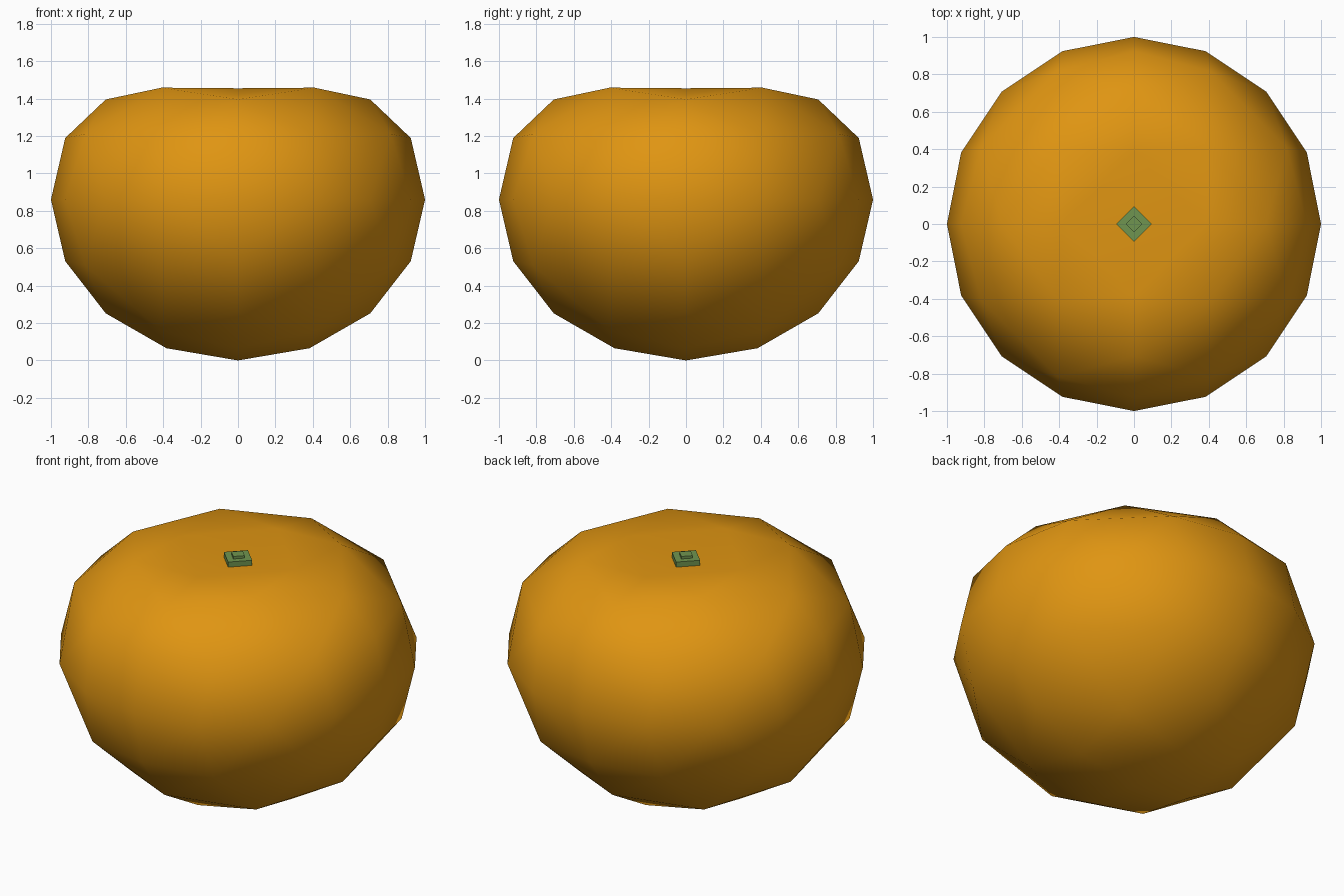
import bpy, bmesh, math

if "Cube" in bpy.data.objects:
    bpy.data.objects.remove(bpy.data.objects["Cube"])


def material(name, rgb):
    m = bpy.data.materials.new(name)
    m.diffuse_color = (*rgb, 1)
    m.use_nodes = True
    m.node_tree.nodes["Principled BSDF"].inputs["Base Color"].default_value = m.diffuse_color
    return m


def add_object(name, bm, mat, smooth):
    bmesh.ops.recalc_face_normals(bm, faces=bm.faces[:])
    me = bpy.data.meshes.new(name)
    for f in bm.faces:
        f.smooth = smooth
    bm.to_mesh(me)
    bm.free()
    me.materials.append(mat)
    ob = bpy.data.objects.new(name, me)
    bpy.context.collection.objects.link(ob)
    return ob


orange = material("orange_peel", (0.74, 0.30, 0.006))
green = material("stem_green", (0.16, 0.30, 0.08))

# Fruit: octahedron split twice onto a sphere, squashed, with a dented top
HALF = 0.86
bm = bmesh.new()
ring = [bm.verts.new((math.cos(a), math.sin(a), 0))
        for a in (i * math.pi / 2 for i in range(4))]
for z in (1, -1):
    pole = bm.verts.new((0, 0, z))
    for i in range(4):
        bm.faces.new((ring[i], ring[(i + 1) % 4], pole))
for _ in range(2):
    bmesh.ops.subdivide_edges(bm, edges=bm.edges[:], cuts=1, use_grid_fill=True)
    for v in bm.verts:
        v.co.normalize()
for v in bm.verts:
    r = math.hypot(v.co.x, v.co.y)
    dent = 0
    if v.co.z > 0.6:
        dent = 0.333 * math.exp(-3.5 * r * r) + 0.03 * max(0, r - 0.577) / 0.13 * 0.5
    v.co.z = HALF + HALF * v.co.z - dent
add_object("fruit", bm, orange, True)


# Stem: two stacked four-sided discs sitting in the dent
def disc(name, radius, z0, z1):
    b = bmesh.new()
    bmesh.ops.create_cone(b, cap_ends=True, segments=4, radius1=radius,
                          radius2=radius, depth=z1 - z0)
    for v in b.verts:
        v.co.z += (z0 + z1) / 2
    add_object(name, b, green, False)


disc("stem_base", 0.095, 1.37, 1.435)
disc("stem_tip", 0.045, 1.43, 1.45)
